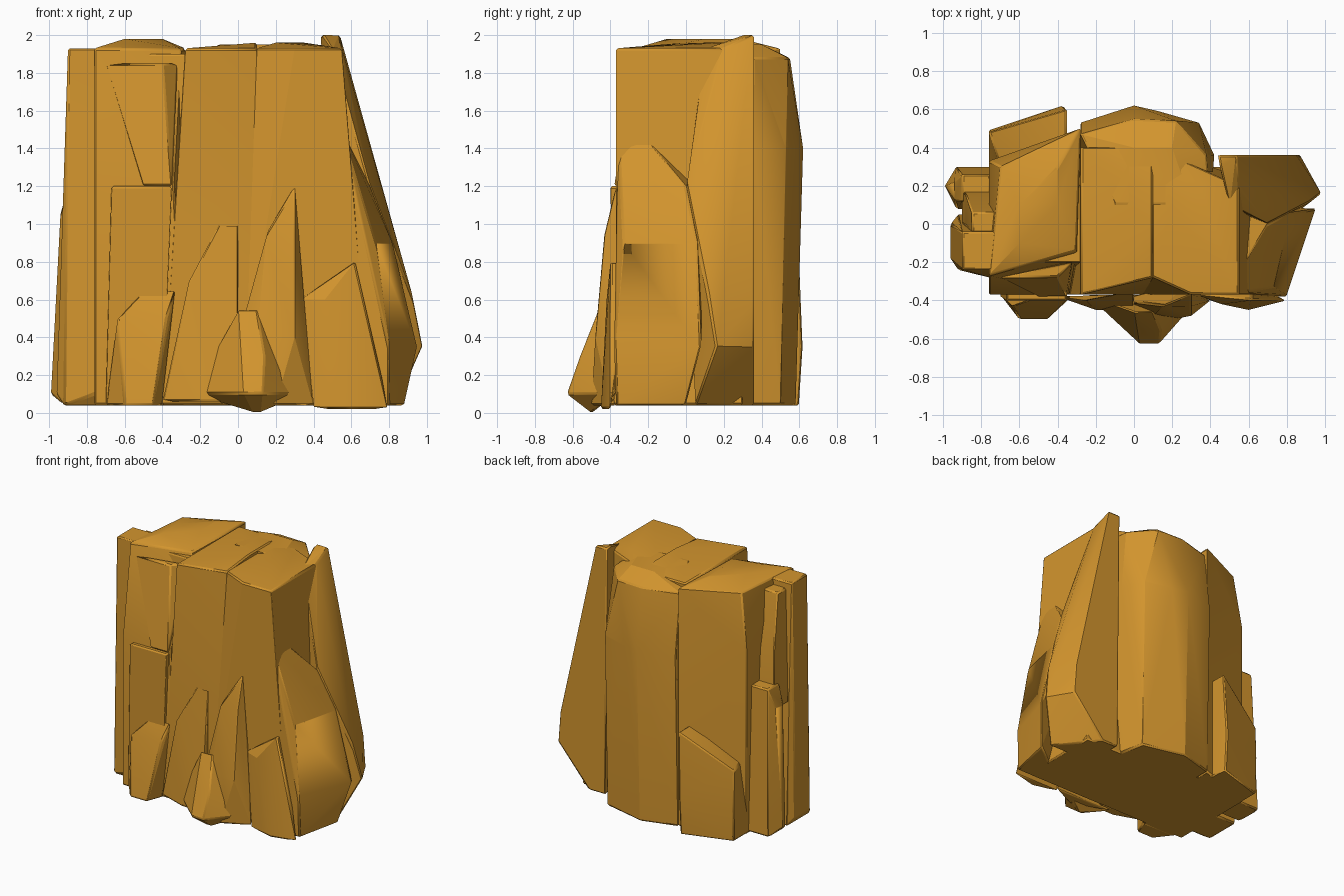
import bpy
import bmesh
import math

default_cube = bpy.data.objects.get("Cube")
if default_cube:
    bpy.data.objects.remove(default_cube, do_unlink=True)

# Single ochre stone colour
OCHRE = (.65, .3, .027, 1)
stone = bpy.data.materials.new("ochre_stone")
stone.use_nodes = True
stone.diffuse_color = OCHRE
shader = stone.node_tree.nodes["Principled BSDF"]
shader.inputs["Base Color"].default_value = OCHRE
shader.inputs["Roughness"].default_value = .9

# Main planes of the rock: levels, front wall, flanks and vertical seams
FLOOR, LEDGE, CROWN = .04, 1.2, 1.93
FRONT, SLAB_BACK, REAR = -.37, .36, .5
RIGHT_FACE, LEFT_FACE = -.76, .55
SEAM, SPLIT = -.28, .1


def box(left, right, front, back):
    """Rectangular cross-section."""
    return [(left, front), (right, front), (right, back), (left, back)]


def along_x(start, end, y):
    """Edge running across the rock."""
    return [(start, y), (end, y)]


def along_y(x, start, end):
    """Edge running from front to back."""
    return [(x, start), (x, end)]


def rock_chunk(name, levels):
    """Wrap a faceted convex chunk around cross-sections given as {height: points}."""
    bm = bmesh.new()
    for height, outline in levels.items():
        for x, y in outline:
            bm.verts.new((x, y, height))
    hull = bmesh.ops.convex_hull(bm, input=bm.verts[:], use_existing_faces=False)
    leftovers = set(hull["geom_interior"]) | set(hull["geom_unused"])
    loose = [item for item in leftovers if isinstance(item, bmesh.types.BMVert)]
    bmesh.ops.delete(bm, geom=loose, context="VERTS")
    bmesh.ops.recalc_face_normals(bm, faces=bm.faces[:])
    mesh = bpy.data.meshes.new(name)
    bm.to_mesh(mesh)
    bm.free()

    chunk = bpy.data.objects.new(name, mesh)
    bpy.context.collection.objects.link(chunk)
    mesh.materials.append(stone)
    bevel = chunk.modifiers.new("worn_edges", "BEVEL")
    bevel.width = .01
    bevel.segments = 1
    bevel.limit_method = "ANGLE"
    bevel.angle_limit = math.radians(35)

    # Smooth the shallow facets, keep the strong breaks crisp
    bpy.ops.object.select_all(action="DESELECT")
    chunk.select_set(True)
    bpy.context.view_layer.objects.active = chunk
    bpy.ops.object.shade_smooth_by_angle(angle=math.radians(20))


# Solid heart of the rock
rock_chunk("core", {
    FLOOR: box(-.7, .7, -.3, .3),
    1.9: box(-.65, .4, -.2, .2),
})

# Tall columns that make up the front wall
rock_chunk("front_right_column", {
    FLOOR: along_x(RIGHT_FACE, SEAM, FRONT) + [(SEAM, REAR), (RIGHT_FACE, .33)],
    LEDGE: along_x(RIGHT_FACE, -.34, FRONT),
    1.5: [(RIGHT_FACE, .33)],
    CROWN: [(RIGHT_FACE, -.27), (-.3, -.14), (SEAM, REAR), (-.7, .3)],
    1.98: along_y(-.6, -.1, .1) + along_y(-.4, .1, .3),
})
rock_chunk("front_right_ledge", {
    FLOOR: box(-.7, -.4, -.38, -.2),
    LEDGE: box(-.67, -.35, -.4, -.2),
})
rock_chunk("front_right_rib", {
    LEDGE: box(-.5, -.35, -.38, -.2),
    1.85: along_x(-.7, -.4, SEAM) + [(-.32, -.2)],
})
rock_chunk("middle_column", {
    FLOOR: box(-.4, SPLIT, FRONT, .4),
    CROWN: [(SEAM, FRONT), (SPLIT, SEAM)] + along_x(SEAM, SPLIT, .4),
    1.96: along_y(SPLIT, 0, .25),
})
rock_chunk("front_left_column", {
    FLOOR: box(0, .7, FRONT, .2),
    1.6: along_x(.3, LEFT_FACE, FRONT),
    CROWN: [(SPLIT, SEAM), (SPLIT, .4), (LEFT_FACE, .2)] + along_x(.3, LEFT_FACE, FRONT),
    1.96: [(.2, .1), (.35, .2)],
})

# Broken blocks leaning on the foot of the front wall
rock_chunk("front_right_boulder", {
    FLOOR: along_x(-.7, -.4, FRONT) + along_x(-.6, -.45, -.5),
    .5: along_x(-.64, -.38, -.43),
    .65: along_x(-.5, -.33, -.38),
})
rock_chunk("front_ridge", {
    FLOOR: along_x(-.1, .4, -.4) + [(.2, -.5)],
    .4: along_x(.1, .3, -.48),
    .95: along_x(.15, .3, -.43),
    LEDGE: along_y(.3, FRONT, -.3),
})
rock_chunk("front_ridge_foot", {
    0: along_x(.08, .12, -.5),
    .1: along_x(-.25, .36, FRONT) + along_x(.03, .13, -.63),
    .3: along_x(.04, .14, -.56),
    .55: along_x(0, .1, -.46),
})
rock_chunk("front_slab", {
    .06: along_x(-.4, 0, -.38) + along_x(-.2, 0, -.45),
    .7: along_x(-.26, 0, -.4),
    1: along_x(-.1, 0, FRONT),
})
rock_chunk("front_left_boulder", {
    .02: along_x(.4, .8, -.4) + [(.6, -.45)],
    .6: [(.33, FRONT), (.46, -.42)],
    .8: along_y(.62, -.4, -.3),
})

# Sloping left flank with a broken ledge, and the thick slab behind it
rock_chunk("left_buttress", {
    FLOOR: along_x(.4, .8, FRONT) + [(.88, 0)],
    .35: [(.8, -.38), (.95, .08)],
    .9: [(.73, -.33), (.82, .06)],
    LEDGE: [(.66, -.25), (.7, 0), (.5, .1)],
    1.5: along_y(LEFT_FACE, -.36, -.25),
})
rock_chunk("left_rear_slab", {
    FLOOR: along_x(.46, .6, SLAB_BACK) + along_x(.5, .84, .05),
    .35: [(.87, SLAB_BACK), (.98, .16)],
    .6: [(.85, SLAB_BACK), (.93, .12)],
    LEDGE: along_y(.7, 0, SLAB_BACK),
    CROWN: along_y(LEFT_FACE, .2, SLAB_BACK) + [(.5, .1)],
    2: along_x(.44, .54, SLAB_BACK) + [(.45, .3)],
})

# Rear wall
rock_chunk("rear_column", {
    FLOOR: along_x(SEAM, .34, REAR) + along_x(SEAM, .4, .2) + [(0, .58)],
    1.4: [(SEAM, .53), (0, .62), (.13, .59), (.34, .53), (.42, SLAB_BACK)],
    1.88: [(SEAM, .47), (0, .55), (.22, .54), (.4, .1), (.38, SLAB_BACK)],
    1.95: along_x(0, .2, .4) + along_x(-.1, .3, .1),
})
rock_chunk("rear_right_block", {
    FLOOR: box(RIGHT_FACE, -.35, .25, .48) + [(-.37, .6)],
    .35: [(RIGHT_FACE, .49), (-.37, .62)],
    .6: [(RIGHT_FACE, .48), (-.7, .3)],
    .85: along_y(-.35, .4, .6),
})

# Narrow columns on the right flank
rock_chunk("right_column", {
    FLOOR: box(-.92, -.7, -.24, .05),
    .1: along_y(-.96, -.18, 0) + [(RIGHT_FACE, SEAM)],
    CROWN: box(-.9, -.66, -.24, -.04),
})
rock_chunk("right_rear_column", {
    .05: box(-.93, -.7, .08, .3),
    .1: [(-.99, .2)],
    1.05: along_y(-.94, .12, .22),
    LEDGE: box(-.9, -.75, .12, .26),
})
rock_chunk("right_rear_spire", {
    1: box(-.9, -.7, 0, .18),
    1.45: box(-.88, -.75, 0, .15),
    1.88: box(-.85, -.7, -.05, .06),
})
